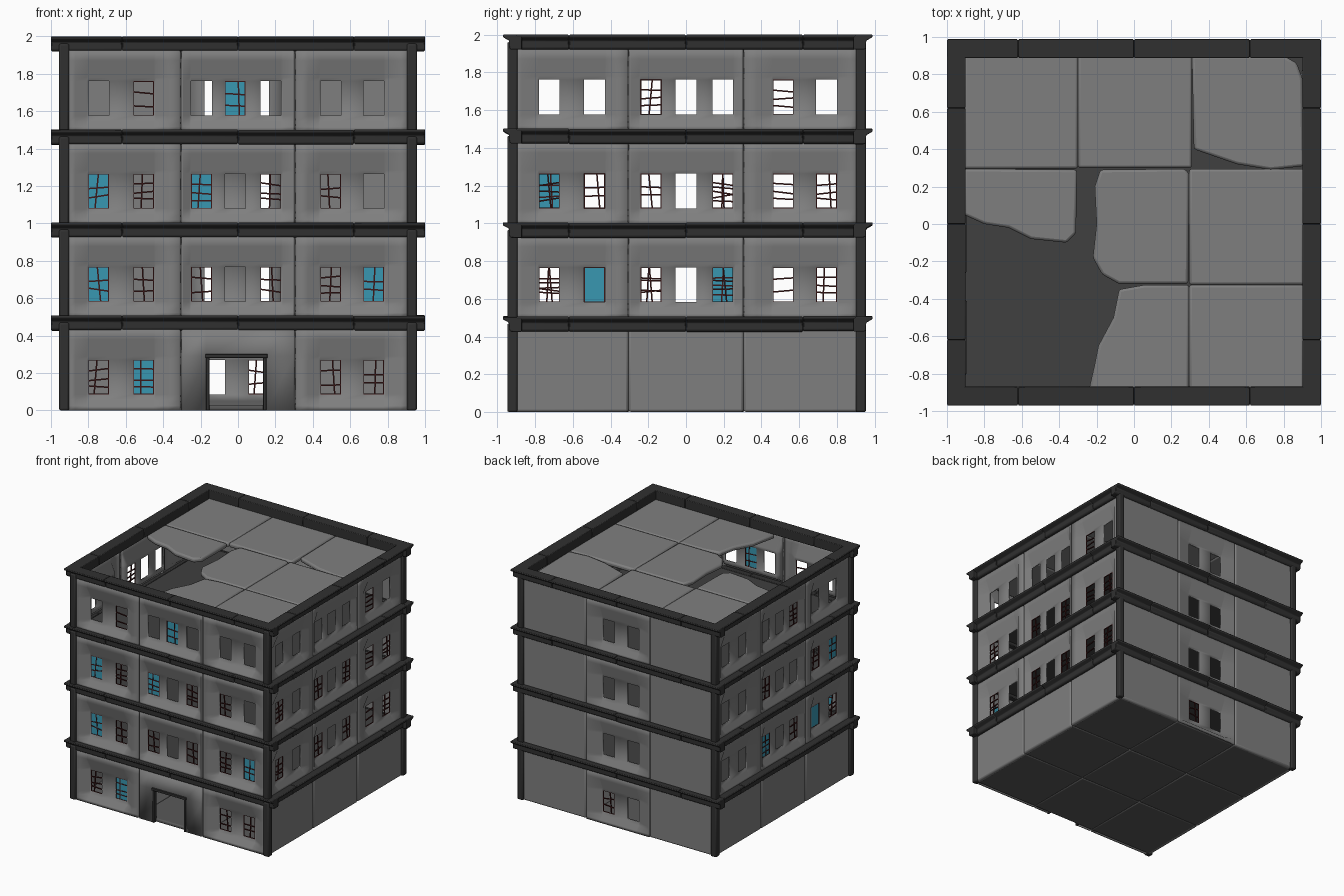
import bpy, bmesh, math, random
from mathutils import Matrix, Vector

random.seed(4)
if "Cube" in bpy.data.objects:
    bpy.data.objects.remove(bpy.data.objects["Cube"])


def material(name, rgb):
    m = bpy.data.materials.new(name)
    m.use_nodes = True
    m.diffuse_color = (*rgb, 1)
    m.node_tree.nodes["Principled BSDF"].inputs["Base Color"].default_value = (*rgb, 1)
    return m


CONCRETE = material("grey concrete", (0.212, 0.212, 0.212))
TRIM = material("charcoal trim", (0.03, 0.03, 0.03))
FLOOR = material("dark floor", (0.05, 0.05, 0.05))
GROUND = material("worn ground tile", (0.1, 0.1, 0.1))
GLASS = material("teal glass", (0.04, 0.31, 0.44))
WOOD = material("dark red wood", (0.045, 0.009, 0.009))

SIDES = {"front": 0, "right": 90, "back": 180, "left": 270}
STOREY = 0.497
WIN_W, WIN_LOW, WIN_HIGH = 0.11, 0.085, 0.27


def turn(side):
    return Matrix.Rotation(math.radians(SIDES[side]), 4, "Z")


def finish(bm, name, mat, bevel=0, matrix=None, thickness=0, angle=40):
    """Turn a bmesh into a named, smoothed object."""
    if matrix:
        bm.transform(matrix)
    mesh = bpy.data.meshes.new(name)
    bm.to_mesh(mesh)
    bm.free()
    mesh.materials.append(mat)
    obj = bpy.data.objects.new(name, mesh)
    bpy.context.collection.objects.link(obj)
    if thickness:
        mod = obj.modifiers.new("thickness", "SOLIDIFY")
        mod.thickness, mod.offset = thickness, -1
    if bevel:
        mod = obj.modifiers.new("bevel", "BEVEL")
        mod.width, mod.segments, mod.limit_method = bevel, 2, "ANGLE"
    bpy.ops.object.select_all(action="DESELECT")
    obj.select_set(True)
    bpy.context.view_layer.objects.active = obj
    bpy.ops.object.shade_smooth_by_angle(angle=math.radians(angle))


def box(bm, lo, hi):
    lo, hi = Vector(lo), Vector(hi)
    m = Matrix.Translation((lo + hi) / 2) @ Matrix.Diagonal((*(hi - lo), 1))
    bmesh.ops.create_cube(bm, size=1, matrix=m)


def prism(bm, points, offset):
    """Extrude a closed outline along an offset."""
    face = bm.faces.new([bm.verts.new(p) for p in points])
    new = bmesh.ops.extrude_face_region(bm, geom=[face])["geom"]
    bmesh.ops.translate(bm, vec=offset, verts=[v for v in new if isinstance(v, bmesh.types.BMVert)])
    bmesh.ops.recalc_face_normals(bm, faces=bm.faces)


def beam(bm, p, q, depth, size=0.008):
    """Thin bar between two points on a wall plane."""
    a, b = Vector((p[0], -depth, p[1])), Vector((q[0], -depth, q[1]))
    rot = (b - a).to_track_quat("X", "Y").to_matrix().to_4x4()
    m = Matrix.Translation((a + b) / 2) @ rot @ Matrix.Diagonal(((b - a).length, size, size, 1))
    bmesh.ops.create_cube(bm, size=1, matrix=m)


def sheet(bm, us, zs, depth, holes):
    """Grid facing the front; depth(i, j) sets the relief, holes are skipped cells."""
    rows = [[bm.verts.new((u, -depth(i, j), z)) for i, u in enumerate(us)] for j, z in enumerate(zs)]
    for j in range(len(zs) - 1):
        for i in range(len(us) - 1):
            if (i, j) not in holes:
                bm.faces.new((rows[j][i], rows[j][i + 1], rows[j + 1][i + 1], rows[j + 1][i]))


def window_bay(bm, a, b, margins, starts, z, outer, recess):
    edges = [e for s in starts for e in (s, s + WIN_W)]
    us = [a, a + 0.008, a + margins[0], edges[0] - 0.01, *edges, edges[-1] + 0.01,
          b - margins[1], b - 0.008, b]
    zs = [z, z + 0.025, z + 0.055, z + WIN_LOW, z + WIN_HIGH, z + WIN_HIGH + 0.02, z + 0.38, z + 0.46]
    last = len(us) - 1

    def depth(i, j):
        if i in (0, last):
            return outer - 0.012
        return outer - recess if 3 <= i <= last - 3 and 2 <= j <= 5 else outer

    sheet(bm, us, zs, depth, {(4 + 2 * k, 3) for k in range(len(starts))})


def door_bay(bm, a, b, outer):
    us, zs = [a, a + 0.008, -0.17, 0.15, b - 0.008, b], [0, 0.29, 0.46]
    sheet(bm, us, zs, lambda i, j: outer - 0.012 * (i in (0, 5)), {(2, 0)})


# Window positions along each wall, from its left edge as seen from outside
front_starts = [-0.8, -0.56, -0.25, -0.07, 0.12, 0.44, 0.67]
side_starts = [-0.78, -0.54, -0.24, -0.055, 0.14, 0.46, 0.69]
STARTS = {"front": front_starts, "right": side_starts,
          "left": [-s - WIN_W for s in reversed(side_starts)], "back": [-0.165, 0.07]}
# Per storey: b = bars, h = level bars only, g = glass with bars, p = glass only, . = open
FILL = {"front": ["bg...bb", "gbb.bbg", "gbg.bb.", ".h.g..."],
        "right": [".......", "b.b.bhb", "b.b.bhb", ".....h."],
        "left": [".......", "..g.bpb", "..b..bg", "....b.."],
        "back": ["b.", "..", "..", ".."]}
BAYS = [(-0.91, -0.305), (-0.305, 0.305), (0.305, 0.91)]
MARGINS = [(0.04, 0.07), (0.012, 0.012), (0.07, 0.04)]

# Walls with recessed bays, window bars and glass
for side in SIDES:
    starts = STARTS[side]
    outer = 0.93 if side == "front" else 0.94
    recess = 0.05 if side == "front" else 0.035
    groups = [[], starts, []] if side == "back" else [starts[:2], starts[2:5], starts[5:]]
    walls, panels, bars, panes = (bmesh.new() for _ in range(4))
    for storey in range(4):
        z = storey * STOREY
        blank = storey == 0 and side in ("left", "right")
        for k, (a, b) in enumerate(BAYS):
            if side == "front" and storey == 0 and k == 1:
                door_bay(walls, a, b, outer)
            elif blank or not groups[k]:
                box(panels, (a, -outer, z), (b, -0.9, z + 0.46))
            else:
                window_bay(walls, a, b, MARGINS[k], groups[k], z, outer, recess)
        # Broken bars and panes
        d = outer - recess - 0.005
        z0, z1 = z + WIN_LOW, z + WIN_HIGH
        for s, kind in zip(starts, FILL[side][storey]):
            if kind == ".":
                continue
            e = s + WIN_W
            if kind in "gp":
                box(panes, (s, -d - 0.0015, z0), (e, -d + 0.0015, z1))
            for p, q in (((s, z0), (s, z1)), ((e, z0), (e, z1)), ((s, z0), (e, z0)), ((s, z1), (e, z1))):
                beam(bars, p, q, d, 0.008)
            if kind == "p":
                continue
            if kind != "h":
                mid = s + WIN_W * random.uniform(0.35, 0.65)
                beam(bars, (mid + random.uniform(-0.02, 0.02), z0), (mid, z1), d)
            for t in random.choice(((0.3, 0.65), (0.25, 0.45, 0.7), (0.35, 0.6))):
                h = z0 + t * (z1 - z0)
                beam(bars, (s, h + random.uniform(-0.01, 0.01)), (e, h + random.uniform(-0.01, 0.01)), d)
    m = turn(side)
    finish(walls, side + "_window_wall", CONCRETE, matrix=m, thickness=0.012, angle=75)
    if panels.verts:
        finish(panels, side + "_blank_panels", CONCRETE, 0.014, m, angle=60)
    else:
        panels.free()
    finish(bars, side + "_window_bars", WOOD, matrix=m)
    if panes.verts:
        finish(panes, side + "_window_glass", GLASS, matrix=m)
    else:
        panes.free()

# Door frame
bm = bmesh.new()
for u in (-0.17, 0.135):
    box(bm, (u, -0.938, 0), (u + 0.018, -0.9, 0.3))
box(bm, (-0.175, -0.942, 0.28), (0.158, -0.9, 0.302))
finish(bm, "door_frame", TRIM, 0.004)

# Cornice rings, made of jointed segments
PROFILE = [(0.9, 0), (0.957, 0), (0.967, 0.01), (0.967, 0.048), (0.985, 0.058), (1, 0.066), (1, 0.08), (0.9, 0.08)]
for side in SIDES:
    shift = {"front": -0.03, "back": -0.012}.get(side, 0)
    end = 1 if side in ("front", "back") else 0.9
    joints = [-end, -0.62, 0, 0.62, end]
    bm = bmesh.new()
    for level in range(4):
        z = 0.429 + level * STOREY
        for a, b in zip(joints, joints[1:]):
            drop = random.uniform(0, 0.004) if level < 3 else 0
            prism(bm, [(a + 0.001, -(d + shift), z + h - drop) for d, h in PROFILE], (b - a - 0.002, 0, 0))
    finish(bm, side + "_cornice", TRIM, 0.005, turn(side))

# Corner pillars, one piece per storey
bm = bmesh.new()
for sx in (-1, 1):
    for y in (-0.92, 0.927):
        for storey in range(4):
            z = storey * STOREY
            box(bm, (sx * 0.93 - 0.027, y - 0.027, z), (sx * 0.93 + 0.027, y + 0.027, z + 0.47))
finish(bm, "corner_pillars", TRIM, 0.01)

# Ground tiles and upper floor slabs
bm = bmesh.new()
for i in range(3):
    for j in range(3):
        x, y = -0.92 + i * 0.613, -0.91 + j * 0.61
        box(bm, (x, y, 0), (x + 0.613, y + 0.61, 0.03))
finish(bm, "ground_tiles", GROUND, 0.01)
bm = bmesh.new()
for storey in range(1, 4):
    z = storey * STOREY
    box(bm, (-0.91, -0.89, z - 0.045), (0.91, 0.91, z + 0.005))
finish(bm, "floor_slabs", FLOOR)

# Roof slabs: whole ones, then broken outlines around the collapsed corner
bm = bmesh.new()
for x0, y0, x1, y1 in ((-0.91, 0.295, -0.3, 0.91), (-0.3, 0.3, 0.31, 0.91),
                       (0.295, -0.325, 0.91, 0.295), (0.295, -0.88, 0.91, -0.325)):
    box(bm, (x0, y0, 1.885), (x1, y1, 1.925))
BROKEN = [
    [(0.31, 0.9), (0.8, 0.9), (0.87, 0.86), (0.9, 0.78), (0.91, 0.31), (0.73, 0.29), (0.55, 0.32), (0.32, 0.4)],
    [(-0.91, 0.295), (-0.91, 0.05), (-0.8, 0), (-0.67, -0.02), (-0.55, -0.08), (-0.36, -0.1), (-0.31, -0.05), (-0.305, 0.29)],
    [(-0.18, 0.29), (-0.21, 0.2), (-0.2, 0), (-0.22, -0.18), (-0.17, -0.27), (-0.08, -0.32), (0.29, -0.32), (0.295, 0.27), (0.27, 0.295)],
    [(-0.08, -0.35), (-0.11, -0.5), (-0.19, -0.65), (-0.21, -0.75), (-0.24, -0.88), (0.295, -0.88), (0.295, -0.325), (0.06, -0.325)]]
for outline in BROKEN:
    prism(bm, [(x, y, 1.885) for x, y in outline], (0, 0, 0.04))
finish(bm, "roof_slabs", CONCRETE, 0.014)
